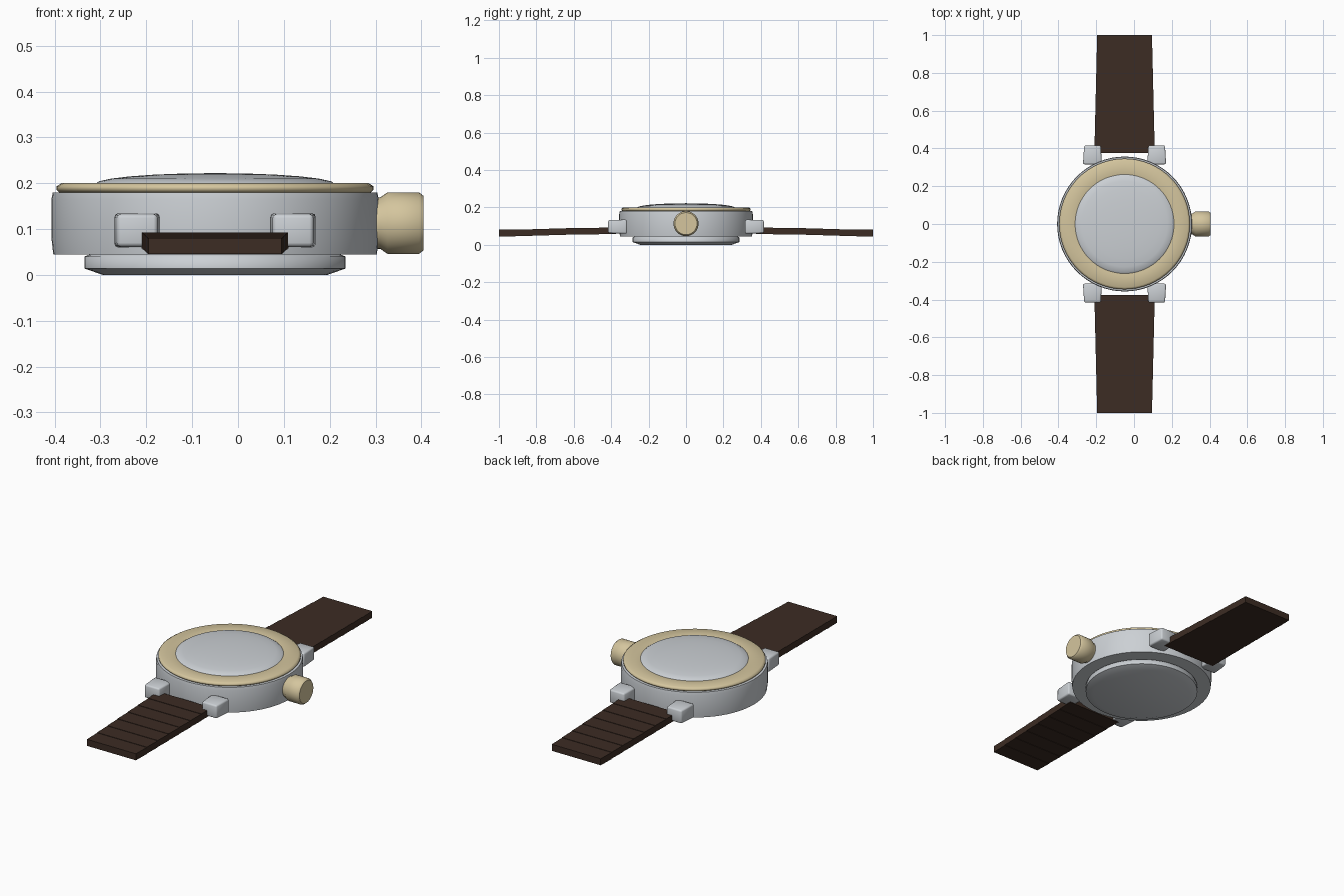
import bpy, bmesh, math
from mathutils import Matrix, Vector

cube = bpy.data.objects.get("Cube")
if cube:
    bpy.data.objects.remove(cube, do_unlink=True)

CX = -0.05  # axis of the watch case


def material(name, rgb):
    m = bpy.data.materials.new(name)
    m.use_nodes = True
    m.diffuse_color = (*rgb, 1)
    bsdf = next(n for n in m.node_tree.nodes if n.type == 'BSDF_PRINCIPLED')
    bsdf.inputs["Base Color"].default_value = (*rgb, 1)
    return m


steel = material("steel", (0.60, 0.63, 0.66))
gold = material("pale_gold", (0.66, 0.56, 0.34))
leather = material("brown_leather", (0.045, 0.025, 0.017))


def finish(name, bm, mat, smooth=None):
    bmesh.ops.recalc_face_normals(bm, faces=bm.faces)
    mesh = bpy.data.meshes.new(name)
    bm.to_mesh(mesh)
    bm.free()
    mesh.materials.append(mat)
    ob = bpy.data.objects.new(name, mesh)
    bpy.context.collection.objects.link(ob)
    if smooth:
        bpy.ops.object.select_all(action='DESELECT')
        ob.select_set(True)
        bpy.context.view_layer.objects.active = ob
        bpy.ops.object.shade_smooth_by_angle(angle=math.radians(smooth))
    return ob


def lathe(name, profile, mat, steps=64, closed=False, matrix=None, smooth=70):
    """Spin an (r, z) profile around z, then place it."""
    bm = bmesh.new()
    vs = [bm.verts.new((r, 0, z)) for r, z in profile]
    pairs = list(zip(vs, vs[1:])) + ([(vs[-1], vs[0])] if closed else [])
    edges = [bm.edges.new(p) for p in pairs]
    bmesh.ops.spin(bm, geom=vs + edges, cent=(0, 0, 0), axis=(0, 0, 1),
                   angle=math.tau, steps=steps)
    bmesh.ops.remove_doubles(bm, verts=bm.verts, dist=1e-5)
    bm.transform(matrix or Matrix.Translation((CX, 0, 0)))
    return finish(name, bm, mat, smooth)


# Case, back cover, bezel and domed crystal
lathe("case", [(0, 0.045), (0.353, 0.045), (0.357, 0.08), (0.357, 0.165),
               (0.354, 0.18), (0, 0.18)], steel)
lathe("back_cover", [(0, 0), (0.245, 0), (0.285, 0.014), (0.285, 0.04),
                     (0.27, 0.046), (0, 0.046)], steel)
lathe("bezel", [(0.262, 0.18), (0.262, 0.198), (0.275, 0.2), (0.335, 0.2),
                (0.346, 0.193), (0.346, 0.186), (0.34, 0.18)], gold, closed=True)
dome = [(0.262 * math.sin(a), 0.198 + 0.024 * math.cos(a))
        for a in (math.radians(15 * i) for i in range(7))]
lathe("crystal", dome, steel)

# Winding crown on the side
to_side = Matrix.Translation((0.3, 0, 0.113)) @ Matrix.Rotation(math.pi / 2, 4, 'Y')
lathe("crown", [(0, 0), (0.056, 0), (0.056, 0.01), (0.067, 0.026), (0.067, 0.095),
                (0.059, 0.105), (0, 0.105)], gold, steps=32, matrix=to_side, smooth=50)


def lug(name, sx, sy):
    """Rounded block, slightly tapered towards the strap."""
    bm = bmesh.new()
    bmesh.ops.create_cube(bm, size=1)
    for v in bm.verts:
        outer = v.co.y * sy > 0
        v.co = Vector((v.co.x * (0.088 if outer else 0.1), v.co.y * 0.1,
                       v.co.z * (0.07 if outer else 0.075)))
    bmesh.ops.bevel(bm, geom=bm.edges[:], offset=0.008, segments=2,
                    profile=0.5, affect='EDGES')
    bm.transform(Matrix.Translation((CX + sx * 0.17, sy * 0.366, 0.097)))
    finish(name, bm, steel, 60)


def strap(name, sy, links=7):
    """Flat links stepping down and narrowing away from the case."""
    bm = bmesh.new()
    start, end = 0.375, 1.0
    pitch = (end - start) / links
    for i in range(links):
        t = i / (links - 1)
        y0 = start + pitch * i
        made = bmesh.ops.create_cube(bm, size=1)["verts"]
        for v in made:
            y = y0 + pitch * (v.co.y + 0.5)
            half = 0.16 - 0.015 * (y - start) / (end - start)
            v.co = Vector((CX + 2 * v.co.x * half, sy * y,
                           0.0755 - 0.0125 * t + v.co.z * 0.035))
    finish(name, bm, leather)


for end, sy in (("front", -1), ("back", 1)):
    strap(end + "_strap", sy)
    for side, sx in (("right", -1), ("left", 1)):
        lug(f"{end}_{side}_lug", sx, sy)
